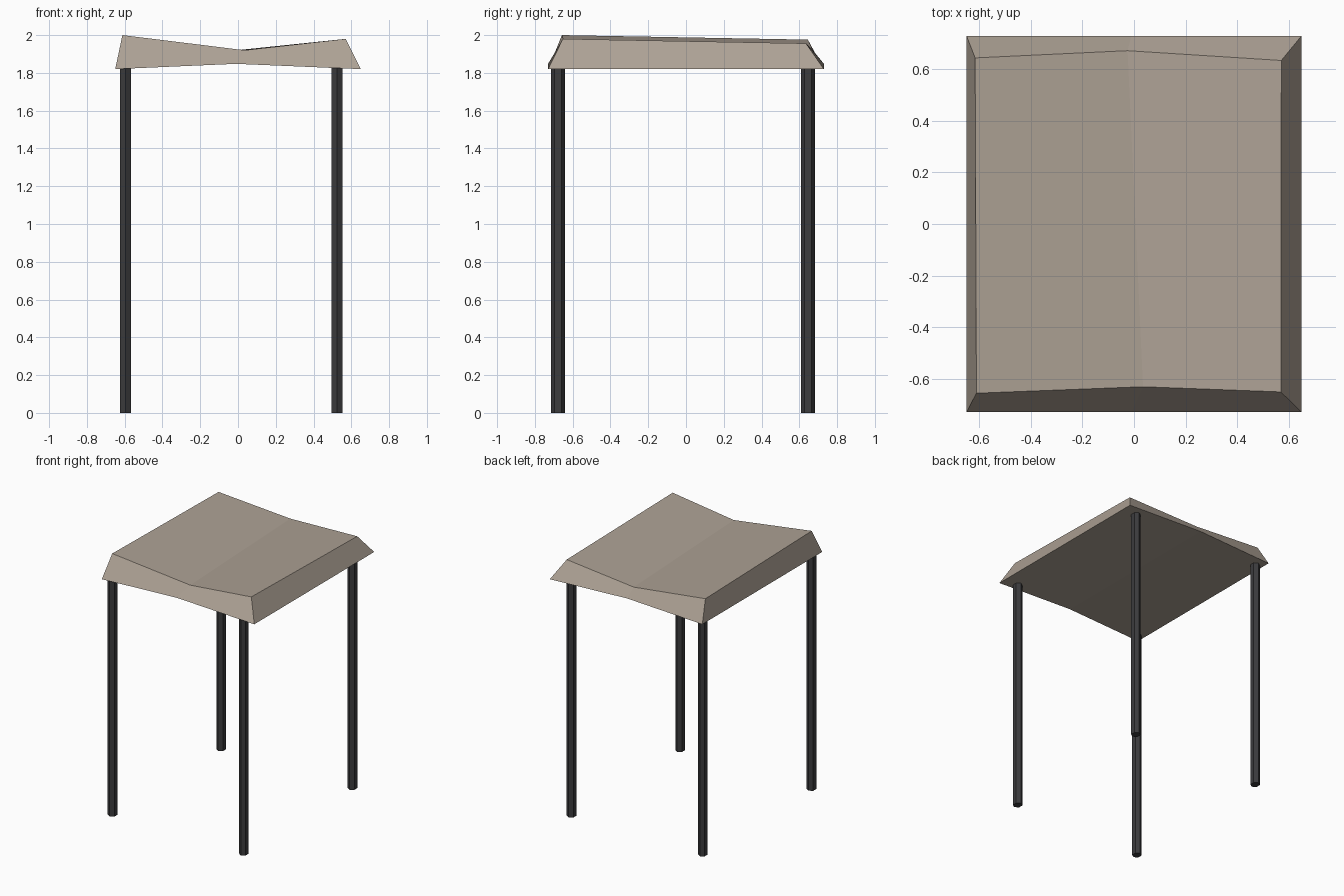
import bpy, bmesh
from math import sin, cos, pi

if "Cube" in bpy.data.objects:
    bpy.data.objects.remove(bpy.data.objects["Cube"])


def make_object(name, bm, color):
    bmesh.ops.recalc_face_normals(bm, faces=bm.faces)
    mesh = bpy.data.meshes.new(name)
    bm.to_mesh(mesh)
    bm.free()
    mat = bpy.data.materials.get(color[0]) or bpy.data.materials.new(color[0])
    mat.diffuse_color = color[1]
    mat.use_nodes = True
    mat.node_tree.nodes["Principled BSDF"].inputs["Base Color"].default_value = mat.diffuse_color
    mesh.materials.append(mat)
    obj = bpy.data.objects.new(name, mesh)
    bpy.context.collection.objects.link(obj)
    return obj


TAN = ("tan_canvas", (0.42, 0.36, 0.30, 1))
DARK = ("dark_metal", (0.045, 0.045, 0.048, 1))

# Sagging canopy: front and back end profiles, bottom row then top row
front = [(-0.65, -0.73, 1.82), (-0.01, -0.73, 1.848), (0.65, -0.73, 1.82),
         (0.57, -0.652, 1.98), (0.035, -0.632, 1.92), (-0.612, -0.657, 2.0)]
back = [(-0.65, 0.73, 1.82), (-0.01, 0.73, 1.848), (0.65, 0.73, 1.82),
        (0.572, 0.635, 1.956), (-0.025, 0.673, 1.918), (-0.617, 0.645, 1.976)]
bm = bmesh.new()
f = [bm.verts.new(p) for p in front]
b = [bm.verts.new(p) for p in back]
for i in range(6):
    j = (i + 1) % 6
    bm.faces.new((f[i], f[j], b[j], b[i]))
for ring in (f, b):
    bm.faces.new((ring[0], ring[1], ring[4], ring[5]))
    bm.faces.new((ring[1], ring[2], ring[3], ring[4]))
make_object("canopy", bm, TAN)

# Four six-sided posts, slightly narrower in x than in y
for side, x in (("left", -0.595), ("right", 0.524)):
    for end, y in (("front", -0.677), ("back", 0.645)):
        bm = bmesh.new()
        rings = []
        for z in (0.0, 1.828):
            rings.append([bm.verts.new((x + 0.033 * sin(k * pi / 3),
                                        y + 0.037 * cos(k * pi / 3), z))
                          for k in range(6)])
        lo, hi = rings
        bm.faces.new(lo)
        bm.faces.new(hi)
        for k in range(6):
            n = (k + 1) % 6
            bm.faces.new((lo[k], lo[n], hi[n], hi[k]))
        make_object(f"{end}_{side}_post", bm, DARK)
